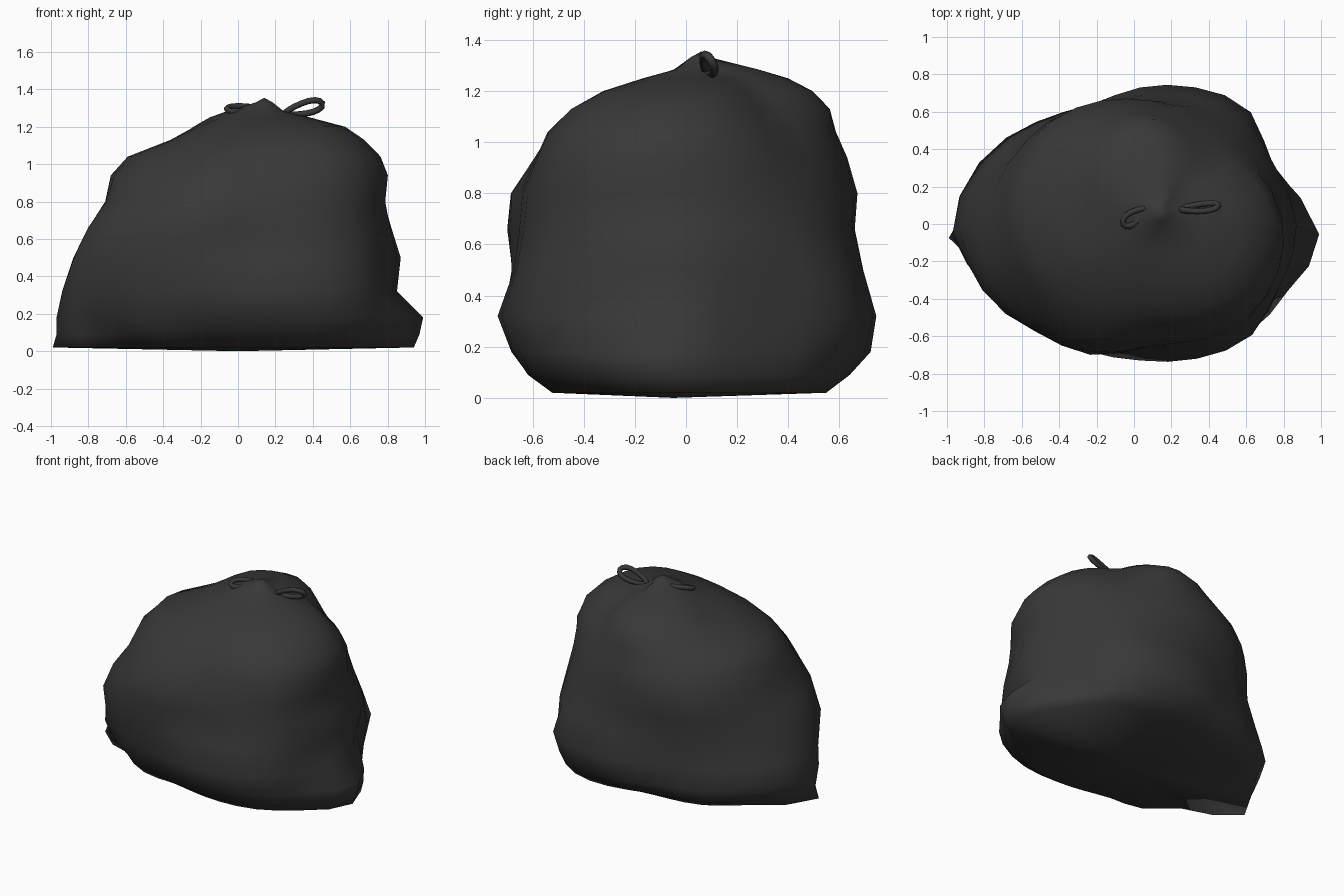
import bpy, bmesh, math
from mathutils import Vector

if "Cube" in bpy.data.objects:
    bpy.data.objects.remove(bpy.data.objects["Cube"])

plastic = bpy.data.materials.new("black_plastic")
plastic.diffuse_color = (0.04, 0.04, 0.04, 1)
plastic.use_nodes = True
plastic.node_tree.nodes["Principled BSDF"].inputs["Base Color"].default_value = plastic.diffuse_color

# Bag cross-sections: height, then reach in eight directions
# (+x, +x+y, +y, -x+y, -x, -x-y, -y, +x-y)
RINGS = [
    (0.02, .94, .73, .50, .62, .99, .61, .50, .68),
    (0.09, .97, .79, .63, .73, .97, .68, .60, .78),
    (0.18, .99, .83, .72, .76, .97, .73, .67, .84),
    (0.32, .85, .87, .73, .73, .94, .76, .73, .86),
    (0.50, .87, .81, .69, .70, .88, .78, .67, .83),
    (0.66, .82, .75, .66, .71, .80, .77, .66, .80),
    (0.80, .78, .70, .66, .70, .71, .70, .65, .79),
    (0.94, .79, .64, .62, .64, .68, .61, .58, .78),
    (1.04, .75, .58, .58, .56, .59, .50, .53, .73),
    (1.13, .66, .50, .56, .47, .36, .36, .43, .64),
    (1.20, .56, .43, .49, .39, .22, .23, .29, .52),
    (1.25, .38, .35, .39, .30, .12, .10, .16, .32),
    (1.285, .24, .23, .28, .15, .05, .00, .04, .17),
    (1.33, .185, .19, .10, -.01, -.095, -.095, -.015, .10),
]
# Dents and bulges halfway between those directions, by height
DENTS = [
    (0.02, -.05, 0, 0, -.10, -.15, -.02, 0, -.04),
    (0.18, -.11, 0, -.04, .02, -.04, -.01, 0, -.05),
    (0.50, -.03, 0, -.02, -.03, .03, .01, 0, -.02),
    (0.80, 0, 0, 0, 0, .01, .05, -.01, 0),
    (1.10, 0, 0, 0, 0, 0, 0, 0, 0),
]
SEGMENTS = 32
KNOT = Vector((0.14, 0.06, 1.355))


def smooth_at(values, t):
    """Closed smooth interpolation through a ring of values."""
    i = int(t)
    f = t - i
    a, b, c, d = (values[(i + k) % len(values)] for k in (-1, 0, 1, 2))
    return b + .5 * f * (c - a + f * (2*a - 5*b + 4*c - d + f * (3*(b - c) + d - a)))


def dents_at(z):
    for low, high in zip(DENTS, DENTS[1:]):
        if z <= high[0]:
            f = (z - low[0]) / (high[0] - low[0])
            return [a + (b - a) * f for a, b in zip(low[1:], high[1:])]
    return [0] * 8


def bag():
    bm = bmesh.new()
    rows = []
    for z, *reach in RINGS:
        # section centres lean towards the knot
        cx, cy = KNOT.x * z / 1.355, KNOT.y * z / 1.355
        radii = [r - cx * math.cos(k * math.pi / 4) - cy * math.sin(k * math.pi / 4)
                 for k, r in enumerate(reach)]
        full = []
        for k, dent in enumerate(dents_at(z)):
            full += [radii[k], smooth_at(radii, k + .5) + dent]
        row = []
        for s in range(SEGMENTS):
            a = 2 * math.pi * s / SEGMENTS
            r = smooth_at(full, 16 * s / SEGMENTS)
            x, y = cx + r * math.cos(a), cy + r * math.sin(a)
            # the two pointed corners sag towards the front
            y -= 0.08 * min(1, x ** 4) * max(0, 1 - z)
            row.append(bm.verts.new((x, y, z)))
        rows.append(row)
    bottom, tip = bm.verts.new((0, -0.05, 0)), bm.verts.new(KNOT)
    for s in range(SEGMENTS):
        n = (s + 1) % SEGMENTS
        for low, high in zip(rows, rows[1:]):
            bm.faces.new((low[s], low[n], high[n], high[s]))
        bm.faces.new((bottom, rows[0][n], rows[0][s]))
        bm.faces.new((tip, rows[-1][s], rows[-1][n]))
    for f in bm.faces:
        f.smooth = True
    mesh = bpy.data.meshes.new("bag_body")
    bm.to_mesh(mesh)
    bm.free()
    mesh.materials.append(plastic)
    bpy.context.collection.objects.link(bpy.data.objects.new("bag_body", mesh))


def tie_loop(name, start, end, side, thickness):
    """Flattened ring of drawstring running from start to end."""
    start, end, side = Vector(start), Vector(end), Vector(side)
    curve = bpy.data.curves.new(name, 'CURVE')
    curve.dimensions = '3D'
    curve.bevel_depth = thickness
    curve.bevel_resolution = 1
    spline = curve.splines.new('POLY')
    count = 16
    spline.points.add(count - 1)
    for i, p in enumerate(spline.points):
        a = 2 * math.pi * i / count
        along = .5 - .5 * math.cos(a)
        width = math.sin(a) * (0.45 + 0.7 * along)   # narrower at the knot end
        p.co = (*(start.lerp(end, along) + side * width), 1)
    spline.use_cyclic_u = True
    spline.use_smooth = True
    curve.materials.append(plastic)
    bpy.context.collection.objects.link(bpy.data.objects.new(name, curve))


bag()
tie_loop("right_tie_loop", (.25, .08, 1.27), (.45, .095, 1.325), (.014, .024, -.034), .017)
tie_loop("left_tie_loop", (.06, .08, 1.305), (-.055, .0, 1.29), (-.02, .03, .014), .017)
